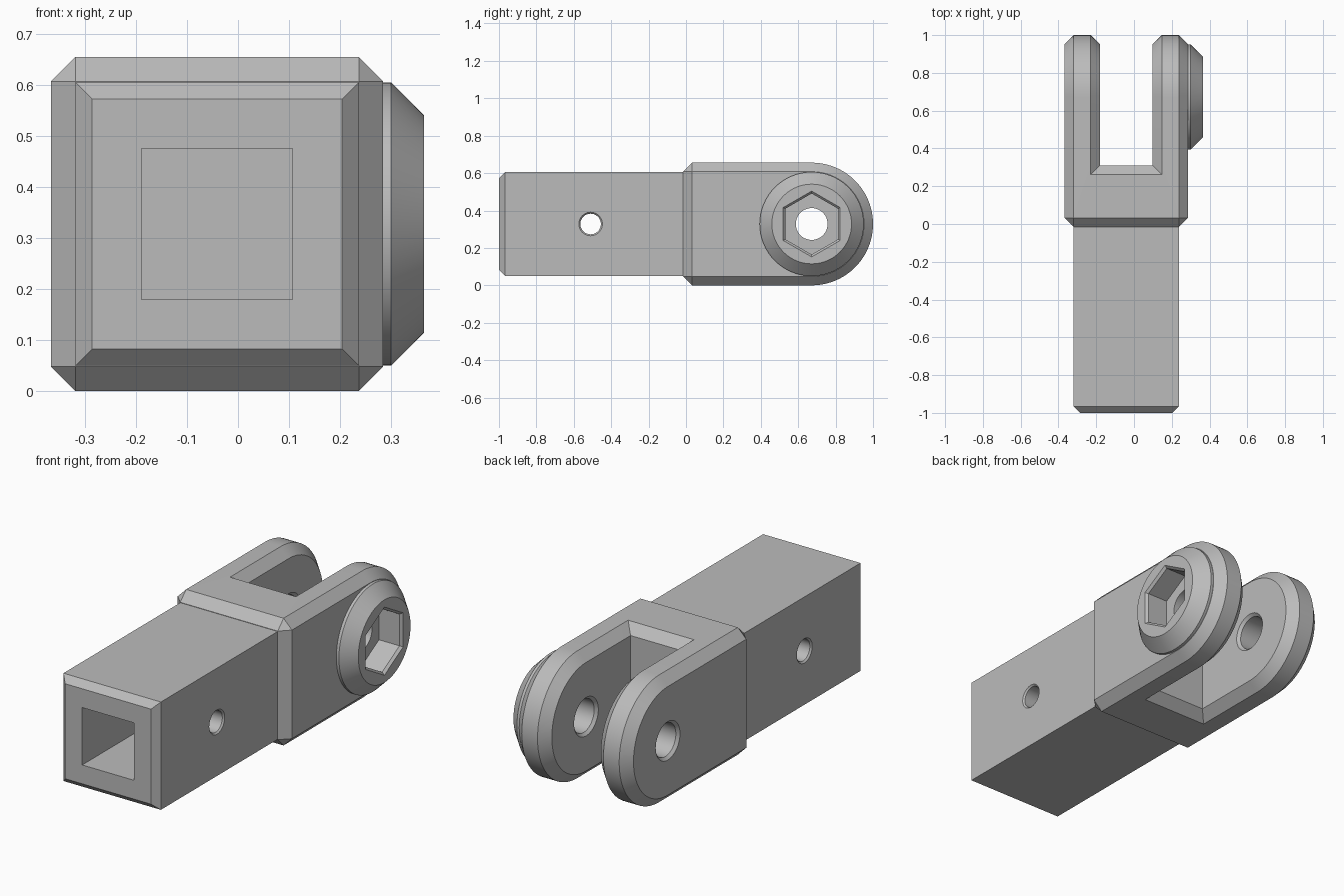
import bpy, bmesh, math

cube = bpy.data.objects.get("Cube")
if cube:
    bpy.data.objects.remove(cube, do_unlink=True)

grey = bpy.data.materials.new("plain grey")
grey.use_nodes = True
colour = (0.5, 0.5, 0.5, 1)
grey.diffuse_color = colour
grey.node_tree.nodes["Principled BSDF"].inputs["Base Color"].default_value = colour

C = 0.048                     # chamfer width
H = 0.656                     # height of the fork
MID = H / 2
LEFT, RIGHT = -0.367, 0.285   # outer sides of the fork
CX = (LEFT + RIGHT) / 2
SLOT = 0.14                   # half width of the slot
BACK = -0.015                 # where the fork meets the shaft
PIVOT = 0.672


def loft(name, rings):
    """Solid through matching rings of points, capped at both ends."""
    bm = bmesh.new()
    loops = [[bm.verts.new(p) for p in ring] for ring in rings]
    n = len(loops[0])
    for a, b in zip(loops, loops[1:]):
        for i in range(n):
            j = (i + 1) % n
            bm.faces.new((a[i], a[j], b[j], b[i]))
    bm.faces.new(loops[0])
    bm.faces.new(loops[-1])
    bmesh.ops.remove_doubles(bm, verts=bm.verts, dist=1e-5)
    bmesh.ops.recalc_face_normals(bm, faces=bm.faces)
    mesh = bpy.data.meshes.new(name)
    bm.to_mesh(mesh)
    bm.free()
    mesh.materials.append(grey)
    ob = bpy.data.objects.new(name, mesh)
    bpy.context.collection.objects.link(ob)
    return ob


def turned(name, y, steps, sides=64):
    """Solid with round or polygonal sections along x; steps are (x, radius)."""
    angles = [math.tau * i / sides for i in range(sides)]
    return loft(name, [[(x, y + r * math.sin(a), MID + r * math.cos(a))
                        for a in angles] for x, r in steps])


def hole(name, y, x0, x1, r, flare):
    """Round cutter from x0 to x1 with chamfered mouths."""
    return turned(name, y, [(x0 - flare, r + 2 * flare), (x0 + flare, r),
                            (x1 - flare, r), (x1 + flare, r + 2 * flare)], 48)


def combine(ob, others, operation):
    for other in others:
        mod = ob.modifiers.new("combine", "BOOLEAN")
        mod.operation, mod.solver, mod.object = operation, "EXACT", other
        bpy.context.view_layer.objects.active = ob
        bpy.ops.object.modifier_apply(modifier=mod.name)
        bpy.data.objects.remove(other, do_unlink=True)


def prong_profile(x, inset):
    """Side outline of a prong: chamfered root and round end."""
    r = MID - inset
    arc = [math.pi * (i / 48 - 0.5) for i in range(49)]
    pts = [(BACK + inset, C), (BACK + C, inset)]
    pts += [(PIVOT + r * math.cos(a), MID + r * math.sin(a)) for a in arc]
    pts += [(BACK + C, H - inset), (BACK + inset, H - C)]
    return [(x, y, z) for y, z in pts]


def prong(name, side):
    outer = CX + side * (RIGHT - CX)
    inner = CX + side * SLOT
    return loft(name, [prong_profile(outer, C), prong_profile(outer - side * C, 0),
                       prong_profile(inner + side * C, 0), prong_profile(inner, C)])


def block(name, sections):
    """Square solid along y; sections are (y, half width)."""
    corners = [(-1, -1), (1, -1), (1, 1), (-1, 1)]
    return loft(name, [[(CX + sx * w, y, MID + sz * w) for sx, sz in corners]
                       for y, w in sections])


# Fork: two prongs joined by a chamfered bridge, with a boss on one side
fork = prong("fork", 1)
bridge_low = [(BACK, C), (BACK + C, 0), (0.31 - C, 0), (0.31, C)]
bridge_side = bridge_low + [(y, H - z) for y, z in reversed(bridge_low)]
bridge = loft("bridge", [[(CX + s * (SLOT + C + 0.012), y, z) for y, z in bridge_side]
                         for s in (-1, 1)])
boss = turned("boss", PIVOT, [(0.2, 0.2), (0.25, 0.278), (0.30, 0.278), (0.365, 0.213)])
combine(fork, [bridge, prong("second_prong", -1), boss], "UNION")

# Pivot holes and hexagonal recess
combine(fork, [
    hole("left_pivot_hole", PIVOT, LEFT, CX - SLOT, 0.085, 0.014),
    hole("right_pivot_hole", PIVOT, CX + SLOT, 0.5, 0.085, 0.014),
    turned("hex_recess", PIVOT, [(0.235, 0.163), (0.352, 0.163), (0.378, 0.189)], 6),
], "DIFFERENCE")

# Square shaft with a chamfered tip, a square socket and a cross hole
W = RIGHT - CX - C
shaft = block("shaft", [(-1, W - 0.033), (-0.967, W), (0.02, W)])
combine(shaft, [
    block("socket", [(-1.1, 0.148), (0.0, 0.148)]),
    hole("cross_hole", -0.51, CX - W, CX + W, 0.055, 0.008),
], "DIFFERENCE")

for ob in (fork, shaft):
    bpy.ops.object.select_all(action="DESELECT")
    ob.select_set(True)
    bpy.context.view_layer.objects.active = ob
    bpy.ops.object.shade_smooth_by_angle(angle=math.radians(20))
